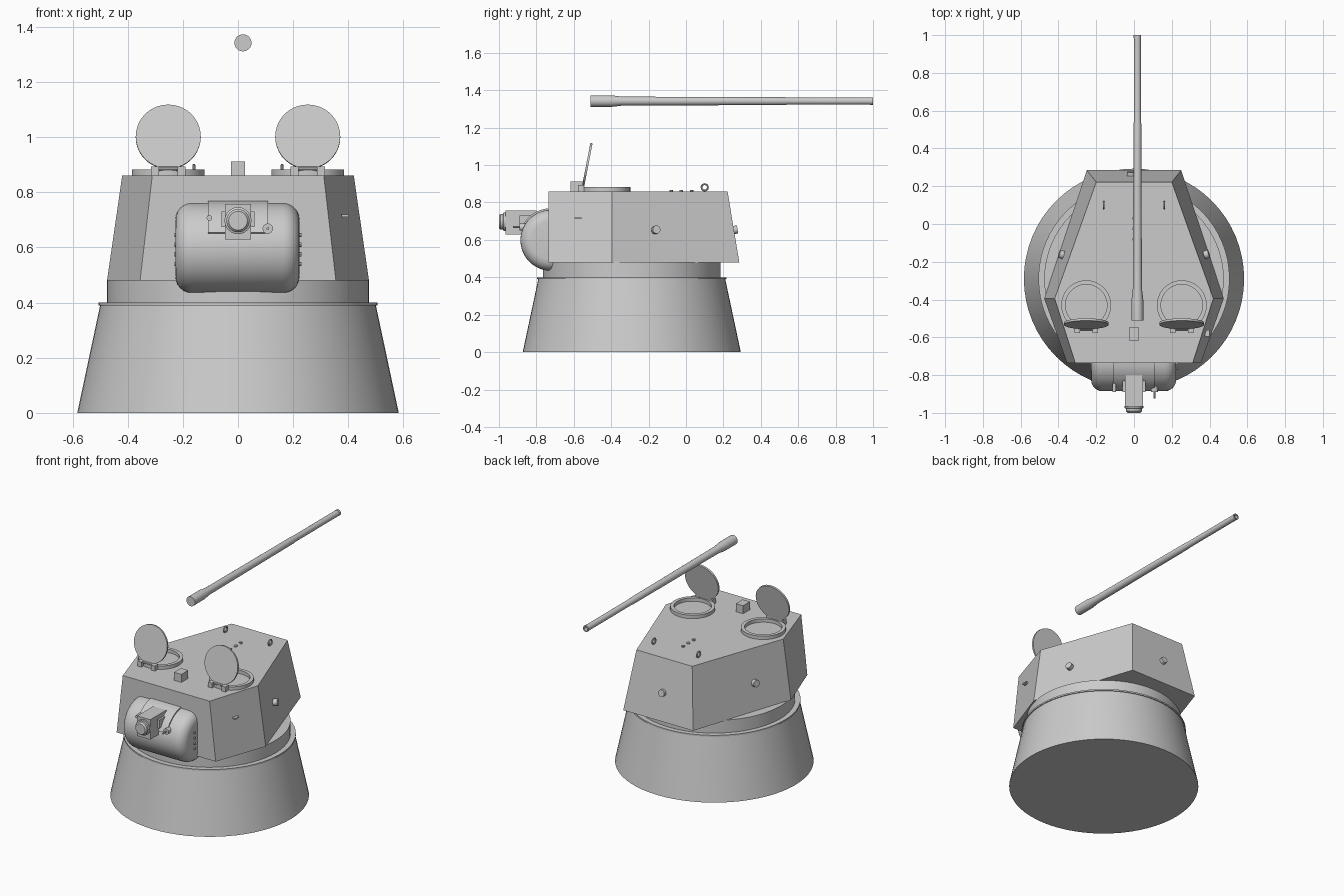
import bpy, bmesh, math
from mathutils import Vector, Matrix

if "Cube" in bpy.data.objects:
    bpy.data.objects.remove(bpy.data.objects["Cube"])

GREY = (0.6, 0.6, 0.6, 1)
steel = bpy.data.materials.new("plain grey")
steel.use_nodes = True
steel.diffuse_color = GREY
steel.node_tree.nodes["Principled BSDF"].inputs["Base Color"].default_value = GREY


def finish(name, bm, smooth=True, matrix=None):
    if matrix:
        bm.transform(matrix)
    bmesh.ops.recalc_face_normals(bm, faces=bm.faces)
    mesh = bpy.data.meshes.new(name)
    bm.to_mesh(mesh)
    bm.free()
    mesh.materials.append(steel)
    ob = bpy.data.objects.new(name, mesh)
    bpy.context.collection.objects.link(ob)
    if smooth:
        bpy.ops.object.select_all(action="DESELECT")
        ob.select_set(True)
        bpy.context.view_layer.objects.active = ob
        bpy.ops.object.shade_smooth_by_angle(angle=math.radians(35))
    return ob


def lathe(name, profile, loc, axis=(0, 0, 1), n=32, closed=False):
    """Spin (radius, height) points around an axis through loc."""
    bm = bmesh.new()
    vs = [bm.verts.new((r, 0, h)) for r, h in profile]
    es = [bm.edges.new(p) for p in zip(vs, vs[1:])]
    if closed:
        es.append(bm.edges.new((vs[-1], vs[0])))
    bmesh.ops.spin(bm, geom=vs + es, cent=(0, 0, 0), axis=(0, 0, 1),
                   angle=math.tau, steps=n)
    bmesh.ops.remove_doubles(bm, verts=bm.verts, dist=1e-5)
    turn = Vector((0, 0, 1)).rotation_difference(Vector(axis)).to_matrix().to_4x4()
    return finish(name, bm, True, Matrix.Translation(loc) @ turn)


def disc(name, r, h, loc, axis=(0, 0, 1), n=16):
    return lathe(name, [(0, 0), (r, 0), (r, h), (0, h)], loc, axis, n)


def box(name, lo, hi):
    bm = bmesh.new()
    bmesh.ops.create_cube(bm, size=1)
    lo, hi = Vector(lo), Vector(hi)
    m = Matrix.Translation((lo + hi) / 2) @ Matrix.Diagonal((*(hi - lo), 1))
    return finish(name, bm, False, m)


# Conical pedestal with a thin lip, and the turret ring above it
lathe("pedestal", [(0, 0), (0.583, 0), (0.5, 0.39), (0.506, 0.39),
                   (0.506, 0.4), (0, 0.4)], (0, -0.29, 0), n=64)
lathe("turret_ring", [(0, 0.39), (0.475, 0.39), (0.475, 0.482), (0, 0.482)],
      (0, -0.29, 0), n=64)

# Six-sided turret
half_low = [(0.355, -0.735), (0.475, -0.395), (0.25, 0.285)]
half_top = [(0.311, -0.735), (0.42, -0.395), (0.2, 0.222)]
bm = bmesh.new()
rings = []
for half, z in ((half_low, 0.48), (half_top, 0.86)):
    outline = half + [(-x, y) for x, y in reversed(half)]
    rings.append([bm.verts.new((x, y, z)) for x, y in outline])
    bm.faces.new(rings[-1])
for i in range(6):
    j = (i + 1) % 6
    bm.faces.new((rings[0][i], rings[0][j], rings[1][j], rings[1][i]))
finish("turret", bm, False)

# Rounded gun mantlet and the curved pad on it
MY, MZ, R = -0.722, 0.598, 0.163
E = 0.06
arc = [(R - E + E * math.sin(a), 0.225 - E + E * math.cos(a))
       for a in (math.pi / 2 * k / 6 for k in range(7))]
lathe("mantlet", [(0, 0.225)] + arc + [(r, -h) for r, h in reversed(arc)]
      + [(0, -0.225)], (-0.002, MY, MZ), (1, 0, 0), 48)

bm = bmesh.new()
pad = []
for k in range(13):
    a = math.radians(95 + k * 5.5)
    pad.append([bm.verts.new((x, MY + r * math.cos(a), MZ + r * math.sin(a)))
                for x, r in ((-0.108, 0.14), (0.108, 0.14), (0.108, 0.171), (-0.108, 0.171))])
for a, b in zip(pad, pad[1:]):
    for i in range(4):
        j = (i + 1) % 4
        bm.faces.new((a[i], a[j], b[j], b[i]))
bm.faces.new(pad[0])
bm.faces.new(pad[-1])
finish("mantlet_pad", bm)

# Gun block with its stub, trunnions and sight
box("gun_block", (-0.047, -0.965, 0.628), (0.047, -0.8, 0.757))
lathe("gun_stub", [(0, 0), (0.049, 0), (0.049, 0.012), (0.042, 0.015), (0.042, 0.028),
                   (0.034, 0.037), (0, 0.037)], (0, -0.963, 0.697), (0, -1, 0), 24)
box("gun_trunnion", (-0.06, -0.89, 0.675), (0.06, -0.83, 0.73))
disc("sight_boss", 0.019, 0.05, (0.108, -0.84, 0.668), (0, -1, 0))
disc("sight_rod", 0.005, 0.04, (0.108, -0.885, 0.668), (0, -1, 0), 8)
disc("coaxial_port", 0.01, 0.05, (-0.104, -0.84, 0.707), (0, -1, 0), 12)
for side in (-1, 1):
    for k in range(4):
        disc("mantlet_bolt", 0.008, 0.008, (side * 0.222, -0.765, 0.54 + 0.035 * k),
             (side, 0, 0), 8)

# Left and right hatches, lifting eyes and side ports
for side, word in ((-1, "right_"), (1, "left_")):
    x = side * 0.253
    lathe(word + "hatch_ring", [(0.11, 0.855), (0.132, 0.855), (0.132, 0.882), (0.11, 0.882)],
          (x, -0.43, 0), n=40, closed=True)
    tilt = Vector((0, -0.98, 0.19))
    disc(word + "hatch_lid", 0.118, 0.012, (x, -0.522, 1.0), tilt, 40)
    for off in (-0.048, 0.048):
        box(word + "hatch_hinge", (x + off - 0.014, -0.578, 0.855),
            (x + off + 0.014, -0.545, 0.893))
    disc(word + "hinge_pin", 0.008, 0.12, (x - 0.06, -0.555, 0.885), (1, 0, 0), 10)
    eye = [(0.017 + 0.005 * math.cos(a), 0.005 * math.sin(a))
           for a in (math.tau * k / 8 for k in range(8))]
    lathe(word + "lifting_eye", eye, (side * 0.16, 0.1, 0.881), (1, 0, 0), 16, True)
    disc(word + "pistol_port", 0.022, 0.026, (side * 0.372, -0.165, 0.652),
         (side * 0.94, 0.31, 0.13))

disc("rear_pistol_port", 0.022, 0.024, (-0.015, 0.252, 0.652), (0, 0.985, 0.17))
box("periscope", (-0.026, -0.617, 0.855), (0.026, -0.547, 0.912))
for y in (-0.08, -0.025, 0.03):
    disc("roof_bolt", 0.01, 0.01, (0, y, 0.858), n=10)
box("vision_slit", (0.376, -0.595, 0.711), (0.4, -0.56, 0.719))

# Separate long barrel above the turret, hollow at the thin end
lathe("long_barrel", [(0, -0.51), (0.031, -0.51), (0.031, -0.4), (0.024, -0.34),
                      (0.022, 0.2), (0.021, 0.53), (0.019, 0.54), (0.019, 0.985),
                      (0.02, 0.985), (0.02, 1.0), (0.013, 1.0), (0.013, 0.9), (0, 0.9)],
      (0.018, 0, 1.342), (0, 1, 0), 24)
